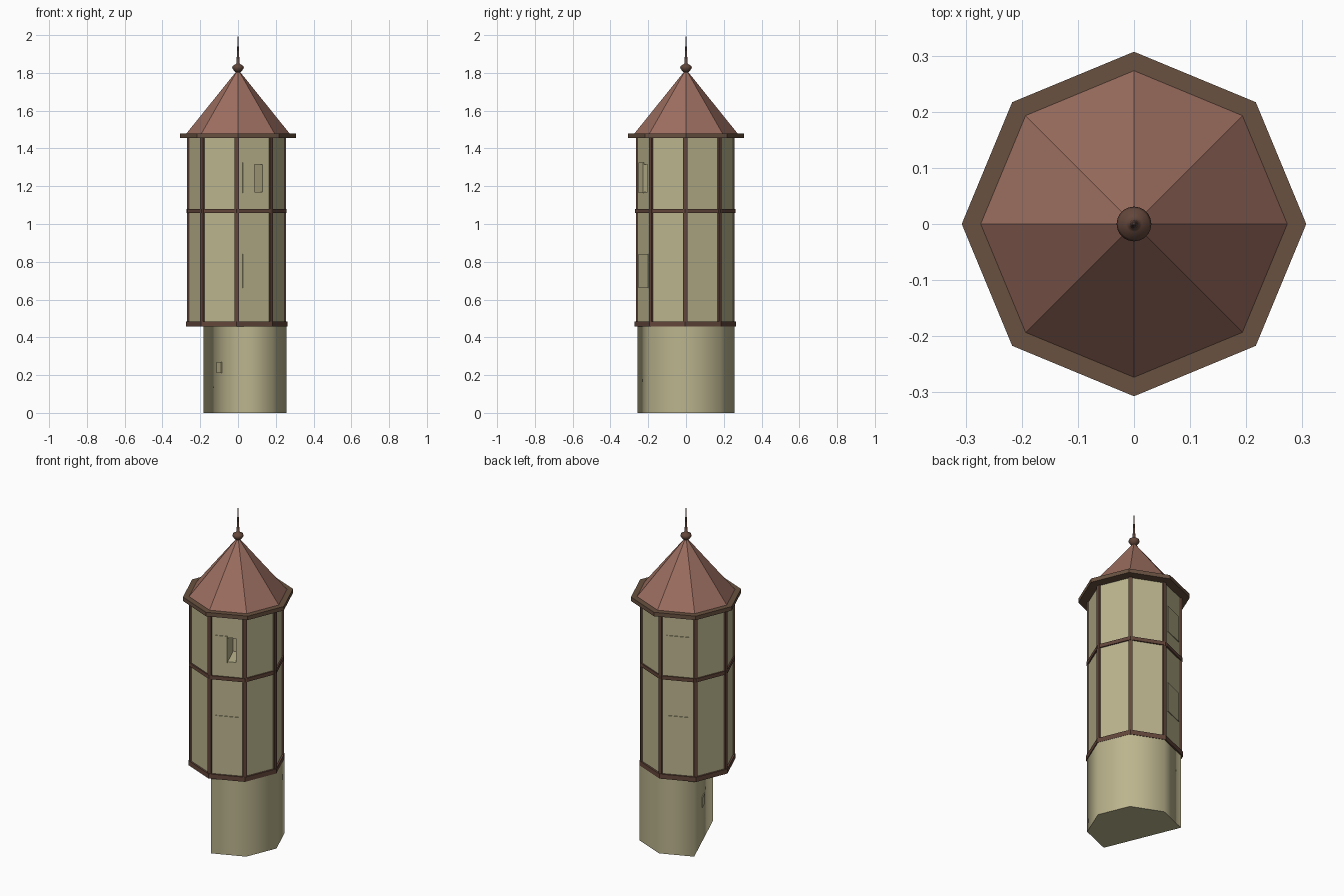
import bpy, bmesh, math
from mathutils import Matrix, Vector

if "Cube" in bpy.data.objects:
    bpy.data.objects.remove(bpy.data.objects["Cube"])

def material(name, rgb):
    m = bpy.data.materials.new(name)
    m.diffuse_color = (*rgb, 1)
    m.use_nodes = True
    m.node_tree.nodes["Principled BSDF"].inputs["Base Color"].default_value = m.diffuse_color
    return m

PLASTER = material("plaster", (0.50, 0.46, 0.27))
TIMBER = material("timber_brown", (0.125, 0.062, 0.043))
EAVE = material("eave_brown", (0.14, 0.083, 0.052))
ROOF = material("roof_clay", (0.33, 0.155, 0.115))

def finish(name, bm, mat):
    bmesh.ops.recalc_face_normals(bm, faces=bm.faces)
    me = bpy.data.meshes.new(name)
    bm.to_mesh(me)
    bm.free()
    me.materials.append(mat)
    ob = bpy.data.objects.new(name, me)
    bpy.context.collection.objects.link(ob)
    return ob

def loft(name, rings, mat):
    """Closed solid through rings of points with equal counts."""
    bm = bmesh.new()
    vs = [[bm.verts.new(p) for p in r] for r in rings]
    n = len(vs[0])
    for a, b in zip(vs, vs[1:]):
        for i in range(n):
            bm.faces.new((a[i], a[(i + 1) % n], b[(i + 1) % n], b[i]))
    bm.faces.new(vs[0])
    bm.faces.new(vs[-1])
    return finish(name, bm, mat)

def ring(r, z, n=8, cx=0.0, cy=0.0):
    return [(cx + r * math.cos(2 * math.pi * i / n),
             cy + r * math.sin(2 * math.pi * i / n), z) for i in range(n)]

def box(name, frame, size, mat):
    bm = bmesh.new()
    bmesh.ops.create_cube(bm, size=1, matrix=frame @ Matrix.Diagonal((*size, 1)))
    return finish(name, bm, mat)

CX, CY, R = -0.007, -0.004, 0.257
APO = R * math.cos(math.pi / 8)

def on_tower(deg, out, side, z):
    """Frame with x pointing out of the tower, y along the wall."""
    return (Matrix.Translation((CX, CY, 0)) @ Matrix.Rotation(math.radians(deg), 4, 'Z')
            @ Matrix.Translation((out, side, z)))

# Stone base: an octagon with one side sliced off flat
def base_ring(z):
    return [(0.258 * math.cos(math.radians(a)), 0.258 * math.sin(math.radians(a)), z)
            for a in (-90, -45, 0, 45, 90, 135)]
base = loft("base", [base_ring(0), base_ring(0.47)], PLASTER)
for p in base.data.polygons:
    p.use_smooth = abs(p.normal.z) < 0.5

# Small hatch on the sliced side
a, b = Vector(base_ring(0.24)[5]), Vector(base_ring(0.24)[0])
mid = a.lerp(b, 0.47)
ang = math.atan2(b.y - a.y, b.x - a.x)
box("base_hatch", Matrix.Translation(mid) @ Matrix.Rotation(ang, 4, 'Z'),
    (0.06, 0.01, 0.06), PLASTER)

# Octagonal tower walls
walls = loft("tower_walls", [ring(R, 0.46, 8, CX, CY), ring(R, 1.46, 8, CX, CY)], PLASTER)

# Open half of the upper front window
cutter = box("window_cutter", on_tower(-67.5, APO - 0.06, 0.026, 1.243), (0.16, 0.046, 0.145), PLASTER)
cutter.hide_render = True
cutter.hide_viewport = True
cut = walls.modifiers.new("opening", 'BOOLEAN')
cut.operation = 'DIFFERENCE'
cut.solver = 'EXACT'
cut.object = cutter

# Window panels, front and back
for deg, label in ((-67.5, "front"), (112.5, "back")):
    box("lower_window_" + label, on_tower(deg, APO, 0, 0.75), (0.008, 0.13, 0.18), PLASTER)
    if label == "back":
        box("upper_window_back", on_tower(deg, APO, 0, 1.245), (0.008, 0.13, 0.16), PLASTER)
    else:
        box("upper_window_front", on_tower(deg, APO, -0.032, 1.245), (0.008, 0.066, 0.16), PLASTER)

# Timber bands and corner posts
for name, z0, z1, r in (("bottom_band", 0.457, 0.485, 0.268), ("middle_band", 1.058, 1.08, 0.265)):
    loft(name, [ring(r, z0, 8, CX, CY), ring(r, z1, 8, CX, CY)], TIMBER)
for i in range(8):
    box("corner_post", on_tower(45 * i, R - 0.005, 0, 0.96), (0.02, 0.022, 1.0), TIMBER)

# Eave slab and pyramid roof
loft("eave", [ring(0.307, 1.455), ring(0.307, 1.479)], EAVE)
loft("roof", [ring(0.274, 1.478), ring(0.003, 1.815)], ROOF)

# Finial: turned ball and spike
profile = [(0.008, 1.80), (0.022, 1.812), (0.031, 1.827), (0.027, 1.838), (0.014, 1.845),
           (0.008, 1.85), (0.006, 1.90), (0.001, 2.0)]
finial = loft("finial", [ring(r, z, 20) for r, z in profile], TIMBER)
for p in finial.data.polygons:
    p.use_smooth = True
